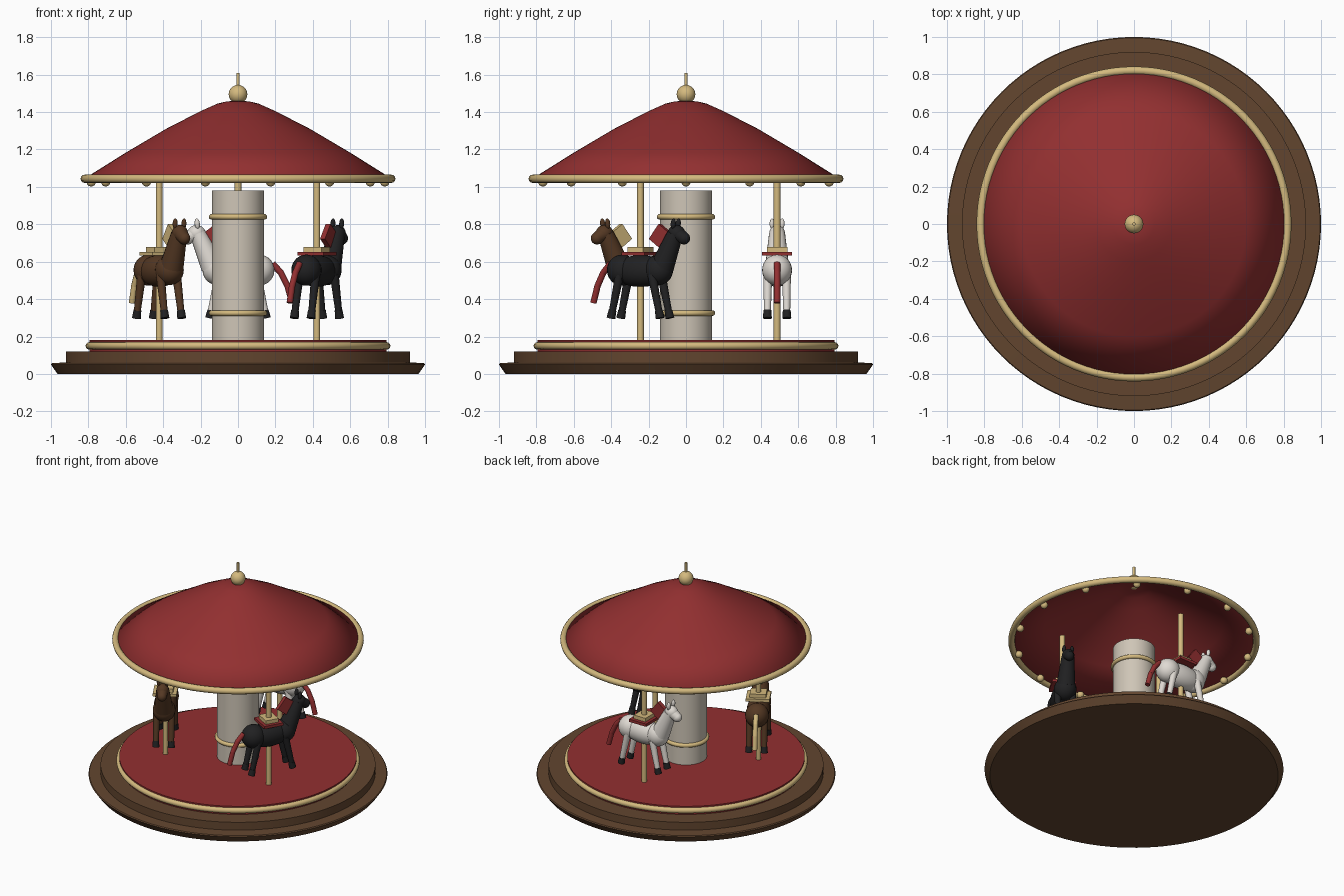
import bpy, bmesh, math
from mathutils import Matrix, Vector

if "Cube" in bpy.data.objects:
    bpy.data.objects.remove(bpy.data.objects["Cube"])


def material(name, rgb):
    m = bpy.data.materials.new(name)
    m.diffuse_color = (*rgb, 1)
    m.use_nodes = True
    m.node_tree.nodes["Principled BSDF"].inputs["Base Color"].default_value = m.diffuse_color
    return m


RED = material("red", (0.29, 0.029, 0.03))
WOOD = material("brown wood", (0.122, 0.06, 0.028))
GOLD = material("pale gold", (0.66, 0.49, 0.21))
CREAM = material("cream", (0.62, 0.56, 0.47))
WHITE = material("white coat", (0.74, 0.70, 0.65))
BROWN = material("brown coat", (0.09, 0.04, 0.017))
BLACK = material("black coat", (0.015, 0.015, 0.016))
I = Matrix.Identity(4)


def finish(bm, name, mat, world=I, angle=35):
    bmesh.ops.recalc_face_normals(bm, faces=bm.faces[:])
    bm.transform(world)
    me = bpy.data.meshes.new(name)
    bm.to_mesh(me)
    bm.free()
    me.materials.append(mat)
    ob = bpy.data.objects.new(name, me)
    bpy.context.collection.objects.link(ob)
    bpy.ops.object.select_all(action='DESELECT')
    ob.select_set(True)
    bpy.context.view_layer.objects.active = ob
    bpy.ops.object.shade_smooth_by_angle(angle=math.radians(angle))
    return ob


def lathe(name, profile, mat, closed=False, steps=96):
    """Spin an (r, z) profile round the z axis."""
    bm = bmesh.new()
    vs = [bm.verts.new((r, 0, z)) for r, z in profile]
    pairs = list(zip(vs, vs[1:])) + ([(vs[-1], vs[0])] if closed else [])
    es = [bm.edges.new(p) for p in pairs]
    bmesh.ops.spin(bm, geom=vs + es, axis=(0, 0, 1), cent=(0, 0, 0),
                   angle=math.tau, steps=steps, use_duplicate=False)
    bmesh.ops.remove_doubles(bm, verts=bm.verts[:], dist=1e-5)
    return finish(bm, name, mat)


def ring(name, major, minor, z, mat):
    circle = [(major + minor * math.cos(math.tau * i / 12),
               z + minor * math.sin(math.tau * i / 12)) for i in range(12)]
    return lathe(name, circle, mat, closed=True)


def add_ball(bm, pos, size, tilt=0):
    mat = Matrix.Translation(pos) @ Matrix.Rotation(tilt, 4, 'Y') @ Matrix.Diagonal((*size, 1))
    bmesh.ops.create_uvsphere(bm, u_segments=24, v_segments=14, radius=1, matrix=mat)


def add_rod(bm, a, b, r1, r2):
    a, b = Vector(a), Vector(b)
    rot = (b - a).to_track_quat('Z', 'Y').to_matrix().to_4x4()
    bmesh.ops.create_cone(bm, cap_ends=True, segments=20, radius1=r1, radius2=r2,
                          depth=(b - a).length, matrix=Matrix.Translation((a + b) / 2) @ rot)


def add_box(bm, pos, size, tilt=0):
    mat = Matrix.Translation(pos) @ Matrix.Rotation(tilt, 4, 'Y') @ Matrix.Diagonal((*size, 1))
    bmesh.ops.create_cube(bm, size=1, matrix=mat)


# Stepped base, deck and centre column
lathe("base", [(0, 0), (0.965, 0), (1.0, 0.05), (0.995, 0.057), (0.92, 0.062),
               (0.92, 0.12), (0, 0.12)], WOOD)
lathe("deck", [(0, 0.12), (0.795, 0.12), (0.795, 0.18), (0, 0.18)], RED)
ring("deck_trim", 0.795, 0.02, 0.15, GOLD)
lathe("column", [(0, 0.18), (0.14, 0.18), (0.14, 0.98), (0, 0.98)], CREAM)
for label, z in (("lower", 0.325), ("upper", 0.84)):
    ring(label + "_column_ring", 0.141, 0.015, z, GOLD)

# Hollow canopy with rim, bulbs and finial
canopy = lathe("canopy", [(0, 1.46), (0.06, 1.457), (0.11, 1.445), (0.2, 1.405),
                          (0.385, 1.31), (0.6, 1.183), (0.82, 1.045)], RED)
shell = canopy.modifiers.new("shell", 'SOLIDIFY')
shell.thickness = 0.01
ring("canopy_rim", 0.82, 0.022, 1.043, GOLD)
bm = bmesh.new()
for i in range(14):
    a = math.tau * i / 14
    add_ball(bm, (0.785 * math.cos(a), 0.785 * math.sin(a), 1.027), (0.025,) * 3)
finish(bm, "rim_bulbs", GOLD)
bm = bmesh.new()
add_ball(bm, (0, 0, 1.495), (0.05,) * 3)
add_rod(bm, (0, 0, 1.5), (0, 0, 1.61), 0.009, 0.009)
finish(bm, "finial", GOLD)


def horse(label, angle, coat, trim):
    """Horse on a pole, modelled facing +x, then placed on the ring."""
    a = math.radians(angle)
    world = (Matrix.Translation((0.487 * math.cos(a), 0.487 * math.sin(a), 0))
             @ Matrix.Rotation(a + math.pi / 2, 4, 'Z'))

    # Body, neck, head and ears
    bm = bmesh.new()
    add_ball(bm, (0, 0, 0.55), (0.17, 0.077, 0.085))
    add_ball(bm, (0.11, 0, 0.555), (0.08, 0.076, 0.08))
    add_ball(bm, (-0.112, 0, 0.555), (0.083, 0.08, 0.083))
    finish(bm, label + "_horse_body", coat, world)
    bm = bmesh.new()
    add_rod(bm, (0.135, 0, 0.575), (0.215, 0, 0.75), 0.064, 0.043)
    add_ball(bm, (0.222, 0, 0.752), (0.048, 0.042, 0.044))
    add_rod(bm, (0.222, 0, 0.752), (0.272, 0, 0.725), 0.041, 0.031)
    add_ball(bm, (0.268, 0, 0.725), (0.034, 0.032, 0.033))
    for s in (-1, 1):
        add_ball(bm, (0.218, 0.027 * s, 0.803), (0.014, 0.013, 0.028), 0.1)
    finish(bm, label + "_horse_head", coat, world)

    # Legs and hooves
    legs, hooves = bmesh.new(), bmesh.new()
    for s in (-1, 1):
        for end in (-1, 1):
            top = Vector((0.1 * end, 0.05 * s, 0.53))
            foot = Vector((0.152 * end, 0.052 * s, 0.298))
            add_rod(legs, top, top.lerp(foot, 0.9), 0.024, 0.018)
            add_rod(hooves, top.lerp(foot, 0.82), foot, 0.021, 0.024)
    finish(legs, label + "_horse_legs", coat, world)
    finish(hooves, label + "_horse_hooves", BLACK, world)

    # Mane, tail and saddle cloth
    bm = bmesh.new()
    add_box(bm, (0.13, 0, 0.732), (0.1, 0.03, 0.1), math.radians(37))
    finish(bm, label + "_horse_mane", trim, world)
    bm = bmesh.new()
    path = [(-0.185, 0, 0.59), (-0.23, 0, 0.54), (-0.265, 0, 0.47), (-0.29, 0, 0.38)]
    for p, q in zip(path, path[1:]):
        add_rod(bm, p, q, 0.017, 0.017)
    for p in path[1:-1]:
        add_ball(bm, p, (0.017,) * 3)
    finish(bm, label + "_horse_tail", trim, world)
    bm = bmesh.new()
    add_box(bm, (0, 0, 0.642), (0.14, 0.16, 0.02))
    finish(bm, label + "_saddle_cloth", trim, world)

    # Saddle and pole
    bm = bmesh.new()
    add_box(bm, (0, 0, 0.665), (0.095, 0.11, 0.027))
    finish(bm, label + "_saddle", GOLD, world)
    bm = bmesh.new()
    add_rod(bm, (0, 0, 0.18), (0, 0, 1.03), 0.018, 0.018)
    finish(bm, label + "_pole", GOLD, world)


horse("black", -30, BLACK, RED)
horse("white", 90, WHITE, RED)
horse("brown", 210, BROWN, GOLD)
